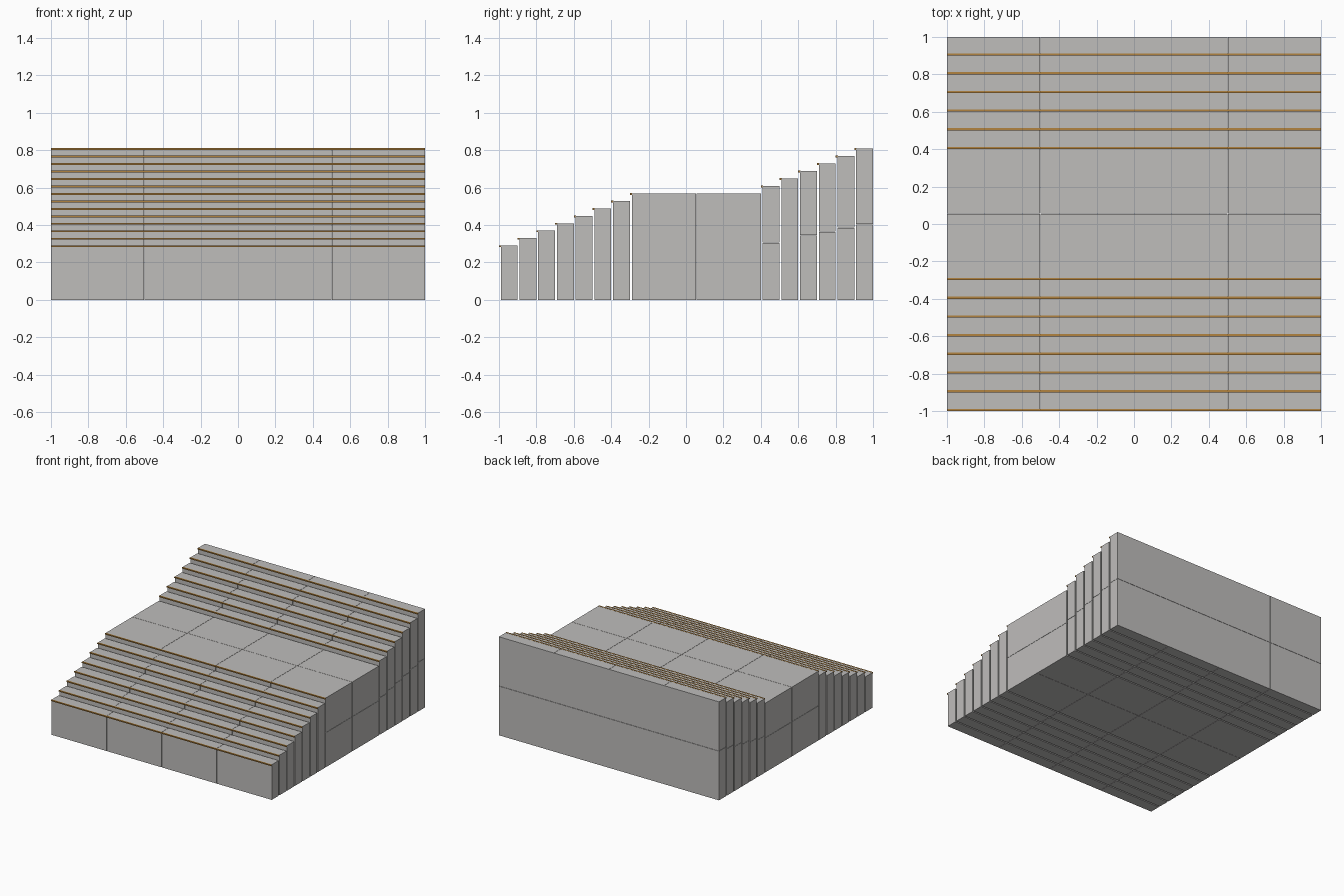
import bpy, bmesh
from mathutils import Matrix, Vector

if "Cube" in bpy.data.objects:
    bpy.data.objects.remove(bpy.data.objects["Cube"])


def material(name, rgb):
    m = bpy.data.materials.new(name)
    m.diffuse_color = (*rgb, 1)
    m.use_nodes = True
    m.node_tree.nodes["Principled BSDF"].inputs["Base Color"].default_value = m.diffuse_color
    return m


concrete = material("concrete grey", (0.52, 0.51, 0.50))
brass = material("brass", (0.45, 0.23, 0.05))
SEAM = 0.002      # hairline joint between cast blocks
PITCH, RISE = 0.1, 0.04
FRONT, FIRST_TOP = -0.99, 0.289


def add_box(bm, lo, hi):
    lo, hi = Vector(lo), Vector(hi)
    mat = Matrix.Translation((lo + hi) / 2) @ Matrix.Diagonal((*(hi - lo), 1))
    bmesh.ops.create_cube(bm, size=1, matrix=mat)


def finish(bm, name, mat):
    me = bpy.data.meshes.new(name)
    bm.to_mesh(me)
    bm.free()
    me.materials.append(mat)
    bpy.context.collection.objects.link(bpy.data.objects.new(name, me))


def spans(lo, hi, n):
    # split a length into n pieces separated by hairline seams
    step = (hi - lo) / n
    return [(lo + i * step + (SEAM / 2 if i else 0),
             lo + (i + 1) * step - (SEAM / 2 if i < n - 1 else 0)) for i in range(n)]


def blocks(name, y0, y1, top):
    # row of concrete blocks, tall ones cast in two layers
    bm = bmesh.new()
    for xa, xb in spans(-1, 1, 4):
        for ya, yb in spans(y0, y1, 2 if y1 - y0 > 0.5 else 1):
            for za, zb in spans(0, top, 2 if top > 0.55 else 1):
                add_box(bm, (xa, ya, za), (xb, yb, zb))
    finish(bm, name, concrete)


def nosing(name, y0, top):
    # brass edge strip overhanging the front of a tread
    bm = bmesh.new()
    add_box(bm, (-1, y0 - 0.01, top - 0.008), (1, y0 + 0.002, top + 0.001))
    finish(bm, name, brass)


# lower flight (0-6), landing (7), upper flight (8-13)
for i in range(14):
    y0 = FRONT + PITCH * i + (0.6 if i > 7 else 0)
    depth = 0.69 if i == 7 else 0.09
    top = FIRST_TOP + RISE * i
    label = "landing" if i == 7 else f"step_{i + 1:02d}"
    blocks(label, y0, y0 + depth, top)
    nosing(label + "_nosing", y0, top)
